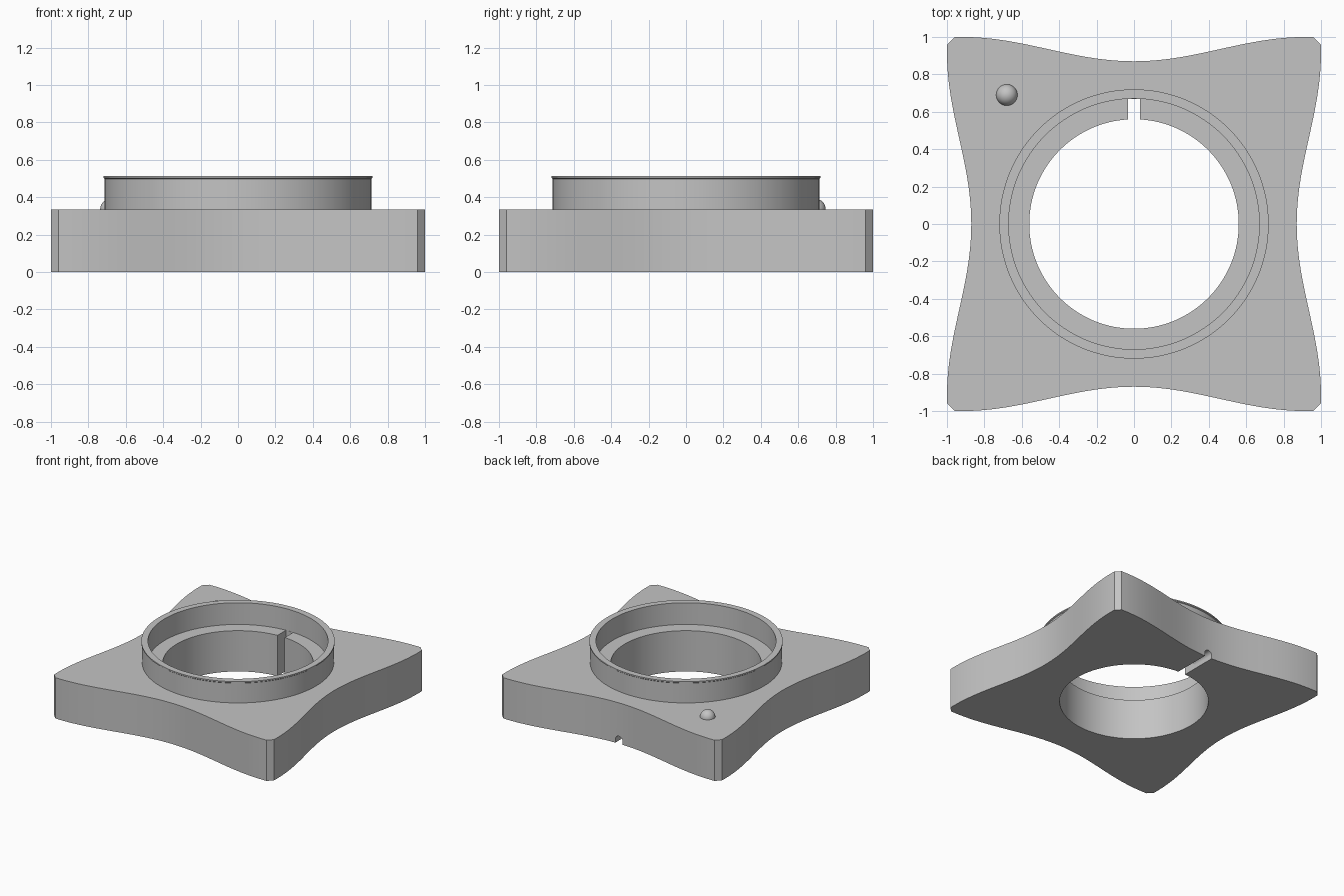
import bpy
import bmesh
from math import cos, sin, pi, radians
from mathutils import Matrix, Vector

default = bpy.data.objects.get("Cube")
if default:
    bpy.data.objects.remove(default, do_unlink=True)

GREY = (0.55, 0.55, 0.55, 1)
grey = bpy.data.materials.new("plain grey")
grey.use_nodes = True
grey.diffuse_color = GREY
grey.node_tree.nodes["Principled BSDF"].inputs["Base Color"].default_value = GREY

BASE_TOP = 0.335
HOLE_RADIUS = 0.56
SLOT_HALF = 0.033


def add_object(name, bm):
    bmesh.ops.recalc_face_normals(bm, faces=bm.faces)
    mesh = bpy.data.meshes.new(name)
    bm.to_mesh(mesh)
    bm.free()
    mesh.materials.append(grey)
    obj = bpy.data.objects.new(name, mesh)
    bpy.context.collection.objects.link(obj)
    return obj


def prism(name, outline, offset):
    """Extrude a closed outline of 3D points along an offset."""
    bm = bmesh.new()
    face = bm.faces.new([bm.verts.new(p) for p in outline])
    result = bmesh.ops.extrude_face_region(bm, geom=[face], use_keep_orig=True)
    moved = [v for v in result["geom"] if isinstance(v, bmesh.types.BMVert)]
    bmesh.ops.translate(bm, verts=moved, vec=offset)
    return add_object(name, bm)


def lathe(name, profile, steps=128):
    """Spin a closed (radius, z) profile about the z axis."""
    bm = bmesh.new()
    rings = []
    for i in range(steps):
        a = 2 * pi * i / steps
        rings.append([bm.verts.new((r * cos(a), r * sin(a), z)) for r, z in profile])
    n = len(profile)
    for i in range(steps):
        a, b = rings[i], rings[(i + 1) % steps]
        for j in range(n):
            k = (j + 1) % n
            bm.faces.new((a[j], b[j], b[k], a[k]))
    return add_object(name, bm)


def activate(obj):
    bpy.ops.object.select_all(action='DESELECT')
    obj.select_set(True)
    bpy.context.view_layer.objects.active = obj


def cut(target, cutter):
    cutter.hide_render = True
    mod = target.modifiers.new("cut", 'BOOLEAN')
    mod.operation = 'DIFFERENCE'
    mod.solver = 'EXACT'
    mod.object = cutter
    activate(target)
    bpy.ops.object.modifier_apply(modifier=mod.name)
    bpy.data.objects.remove(cutter, do_unlink=True)


def smooth(obj):
    activate(obj)
    bpy.ops.object.shade_smooth_by_angle(angle=radians(30))


# Base plate: four waved sides joined by small chamfers
outline = []
STEPS = 48
for side in range(4):
    turn = Matrix.Rotation(side * pi / 2, 3, 'Z')
    for i in range(STEPS + 1):
        t = 0.96 * (2 * i / STEPS - 1)
        depth = 0.87 + 0.065 * (1 - cos(pi * t / 0.92))
        outline.append(turn @ Vector((t, -depth, 0)))
base = prism("base_plate", outline, (0, 0, BASE_TOP))

# Central bore
bore = [(HOLE_RADIUS * cos(2 * pi * i / 128), HOLE_RADIUS * sin(2 * pi * i / 128), -0.1)
        for i in range(128)]
cut(base, prism("bore_cutter", bore, (0, 0, 1)))

# Vertical slot at the back of the bore
slot = [(-SLOT_HALF, 0.5, -0.1), (SLOT_HALF, 0.5, -0.1),
        (SLOT_HALF, 0.668, -0.1), (-SLOT_HALF, 0.668, -0.1)]
cut(base, prism("slot_cutter", slot, (0, 0, 1)))

# Round-topped channel under the base, from the slot to the back edge
channel = [(-SLOT_HALF, 0.6, -0.1), (SLOT_HALF, 0.6, -0.1)]
channel += [(SLOT_HALF * cos(pi * i / 12), 0.6, 0.028 + SLOT_HALF * sin(pi * i / 12))
            for i in range(13)]
cut(base, prism("channel_cutter", channel, (0, 0.5, 0)))
smooth(base)

# Raised collar with a thin lip around its top
collar = lathe("collar", [(0.67, BASE_TOP - 0.01), (0.714, BASE_TOP - 0.01), (0.714, 0.498),
                          (0.72, 0.503), (0.72, 0.513), (0.67, 0.513)])
smooth(collar)

# Domed locating bump on the back right corner
bm = bmesh.new()
bmesh.ops.create_uvsphere(bm, u_segments=32, v_segments=16, radius=0.057)
bmesh.ops.bisect_plane(bm, geom=bm.verts[:] + bm.edges[:] + bm.faces[:],
                       plane_co=(0, 0, -0.01), plane_no=(0, 0, 1), clear_inner=True)
bump = add_object("locating_bump", bm)
bump.location = (-0.68, 0.69, BASE_TOP)
smooth(bump)
